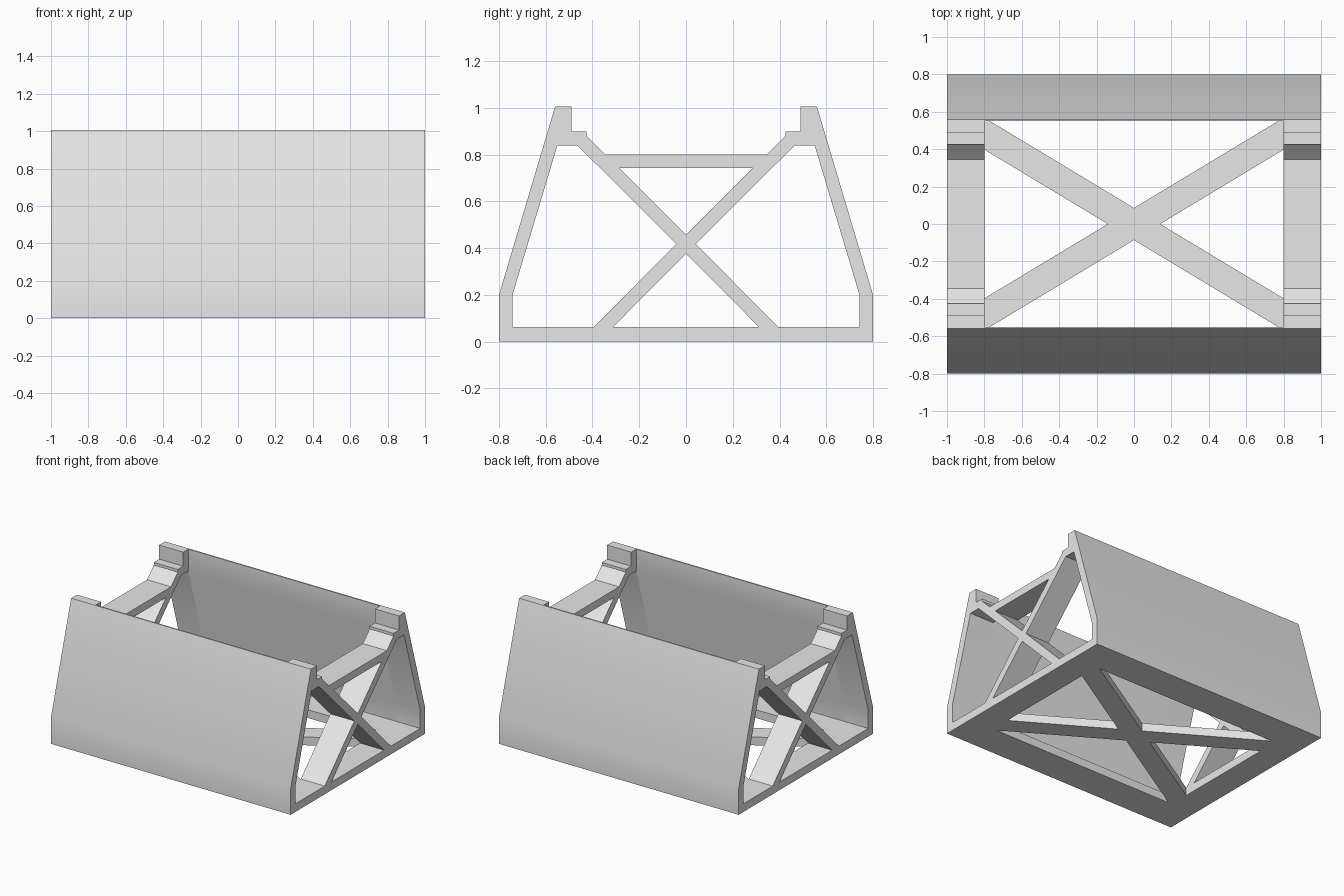
import bpy
import bmesh
import math
from mathutils import Vector

cube = bpy.data.objects.get("Cube")
if cube:
    bpy.data.objects.remove(cube, do_unlink=True)

grey = bpy.data.materials.new("light grey")
grey.use_nodes = True
grey.diffuse_color = (0.8, 0.8, 0.8, 1)
grey.node_tree.nodes["Principled BSDF"].inputs["Base Color"].default_value = (0.8, 0.8, 0.8, 1)


def mirrored(points):
    """Reflect a loop across its first coordinate."""
    return [(-u, v) for u, v in reversed(points)]


def extrude_profile(name, loops, to_3d, start, depth):
    """Fill the outer loop minus its holes, then extrude along the start axis."""
    bm = bmesh.new()
    for loop in loops:
        verts = [bm.verts.new(to_3d(u, v, start)) for u, v in loop]
        for a, b in zip(verts, verts[1:] + verts[:1]):
            bm.edges.new((a, b))
    bmesh.ops.triangle_fill(bm, edges=bm.edges[:], use_beauty=True)
    result = bmesh.ops.extrude_face_region(bm, geom=bm.faces[:], use_keep_orig=True)
    moved = [g for g in result["geom"] if isinstance(g, bmesh.types.BMVert)]
    bmesh.ops.translate(bm, verts=moved, vec=Vector(to_3d(0, 0, depth)))
    bmesh.ops.recalc_face_normals(bm, faces=bm.faces[:])
    mesh = bpy.data.meshes.new(name)
    bm.to_mesh(mesh)
    bm.free()
    mesh.materials.append(grey)
    obj = bpy.data.objects.new(name, mesh)
    bpy.context.collection.objects.link(obj)
    bpy.ops.object.select_all(action="DESELECT")
    obj.select_set(True)
    bpy.context.view_layer.objects.active = obj
    bpy.ops.object.shade_smooth_by_angle(angle=math.radians(30))
    return obj


def along_x(u, v, w):
    return (w, u, v)


def along_z(u, v, w):
    return (u, v, w)


top, bend, floor = 1.006, 0.2, 0.062
inner = 0.8   # inner face of the end frames

# End frames: stepped cradle outline with a cross-braced web
half = [(0.8, 0), (0.8, bend), (0.56, top), (0.49, top), (0.49, 0.9),
        (0.425, 0.9), (0.425, 0.88), (0.345, 0.8)]
side_hole = [(0.742, floor), (0.742, bend), (0.55, 0.84), (0.465, 0.84),
             (0.042, 0.418), (0.395, floor)]
upper_hole = [(0.285, 0.742), (-0.285, 0.742), (0, 0.458)]
lower_hole = [(0.313, floor), (0, 0.376), (-0.313, floor)]
frame_loops = [half + mirrored(half), side_hole, mirrored(side_hole),
               upper_hole, lower_hole]
for name, start in (("left_end_frame", inner), ("right_end_frame", -1)):
    extrude_profile(name, frame_loops, along_x, start, 1 - inner)

# Long side panels: sloped walls thinning to a narrow top lip
wall = [(0.8, 0), (0.8, bend), (0.56, top), (0.55, top), (0.55, 0.84),
        (0.742, bend), (0.742, 0)]
extrude_profile("back_panel", [wall], along_x, -inner, 2 * inner)
extrude_profile("front_panel", [mirrored(wall)], along_x, -inner, 2 * inner)

# Floor: rim with a diagonal cross left between four triangular openings
rim = [(-inner, -0.742), (inner, -0.742), (inner, 0.742), (-inner, 0.742)]
end_hole = [(0.799, -0.397), (0.799, 0.397), (0.14, 0)]
back_hole = [(0.77, 0.55), (-0.77, 0.55), (0, 0.086)]
front_hole = [(u, -v) for u, v in reversed(back_hole)]
extrude_profile("floor_cross", [rim, end_hole, mirrored(end_hole),
                                back_hole, front_hole], along_z, 0, floor)
